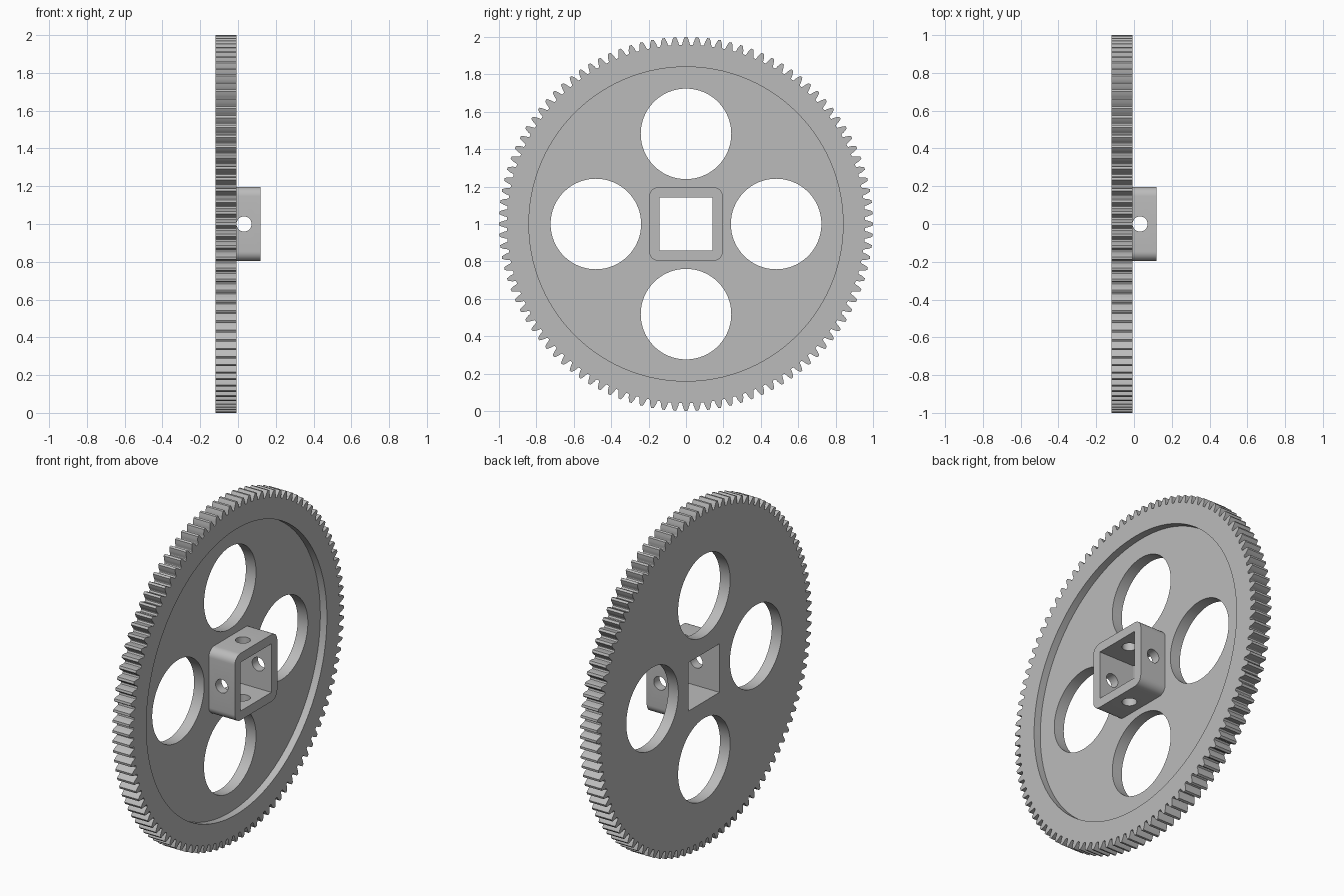
import bpy, bmesh
from math import sin, cos, pi, radians
from mathutils import Matrix

cube = bpy.data.objects.get("Cube")
if cube:
    bpy.data.objects.remove(cube, do_unlink=True)

# Main dimensions
CENTRE_Z = 1.0
BACK, FRONT, FLOOR, HUB_END = -0.118, -0.009, -0.052, 0.118
TEETH = 104
MODULE = 2 / (TEETH + 2)

grey = bpy.data.materials.new("plain grey")
grey.use_nodes = True
colour = (0.5, 0.5, 0.5, 1)
grey.diffuse_color = colour
grey.node_tree.nodes["Principled BSDF"].inputs["Base Color"].default_value = colour


def prism(name, outline, x0, x1, turn=None):
    """Extrude a (y, z) outline along x, optionally turned, at axle height."""
    bm = bmesh.new()
    face = bm.faces.new([bm.verts.new((x0, y, z)) for y, z in outline])
    top = bmesh.ops.extrude_face_region(bm, geom=[face])["geom"]
    verts = [g for g in top if isinstance(g, bmesh.types.BMVert)]
    bmesh.ops.translate(bm, verts=verts, vec=(x1 - x0, 0, 0))
    bmesh.ops.recalc_face_normals(bm, faces=bm.faces)
    if turn:
        bm.transform(turn)
    bm.transform(Matrix.Translation((0, 0, CENTRE_Z)))
    mesh = bpy.data.meshes.new(name)
    bm.to_mesh(mesh)
    bm.free()
    obj = bpy.data.objects.new(name, mesh)
    bpy.context.collection.objects.link(obj)
    mesh.materials.append(grey)
    return obj


def circle(r, y=0, z=0, n=96):
    return [(y + r * cos(2 * pi * i / n), z + r * sin(2 * pi * i / n)) for i in range(n)]


def rounded_square(half, r, n=8):
    pts = []
    for q in range(4):
        a = pi / 4 + q * pi / 2
        sy, sz = (1 if cos(a) > 0 else -1), (1 if sin(a) > 0 else -1)
        for i in range(n + 1):
            t = (q + i / n) * pi / 2
            pts.append((sy * (half - r) + r * cos(t), sz * (half - r) + r * sin(t)))
    return pts


def gear_outline():
    # Half thickness of a tooth at each height above the pitch circle, in modules
    flank = [(-1.25, 1.28), (-1.12, 1.12), (-0.9, 1.03), (-0.4, 0.93),
             (0, 0.79), (0.5, 0.59), (1, 0.36)]
    tooth = [(h, -w) for h, w in flank] + [(h, w) for h, w in reversed(flank)]
    pitch = MODULE * TEETH / 2
    pts = []
    for k in range(TEETH):
        for h, w in tooth:
            a = pi / 2 + 2 * pi * k / TEETH + w * MODULE / pitch
            r = pitch + h * MODULE
            pts.append((r * cos(a), r * sin(a)))
    return pts


def cut(obj, cutter):
    cutter.hide_render = True
    mod = obj.modifiers.new("cut", "BOOLEAN")
    mod.operation = "DIFFERENCE"
    mod.solver = "EXACT"
    mod.object = cutter
    bpy.context.view_layer.objects.active = obj
    bpy.ops.object.modifier_apply(modifier=mod.name)
    bpy.data.objects.remove(cutter, do_unlink=True)


def square_bore():
    h = 0.143
    return prism("bore_cutter", [(-h, -h), (h, -h), (h, h), (-h, h)], -0.5, 0.5)


# Toothed wheel: recessed face, four round openings, square bore
wheel = prism("gear_wheel", gear_outline(), BACK, FRONT)
cut(wheel, prism("recess_cutter", circle(0.84, n=160), FLOOR, 0.5))
for q in range(4):
    y, z = 0.482 * cos(q * pi / 2), 0.482 * sin(q * pi / 2)
    cut(wheel, prism("opening_cutter", circle(0.242, y, z), -0.5, 0.5))
cut(wheel, square_bore())

# Square hub with screw holes through all four walls
hub = prism("square_hub", rounded_square(0.197, 0.05), FLOOR, HUB_END)
cut(hub, square_bore())
for axis in ("Z", "Y"):
    turn = Matrix.Translation((0.032, 0, 0)) @ Matrix.Rotation(pi / 2, 4, axis)
    cut(hub, prism("screw_cutter", circle(0.04, n=32), -0.5, 0.5, turn))

# Smooth the round walls, keep the edges crisp
for obj in (wheel, hub):
    bpy.ops.object.select_all(action="DESELECT")
    obj.select_set(True)
    bpy.context.view_layer.objects.active = obj
    bpy.ops.object.shade_smooth_by_angle(angle=radians(25))
